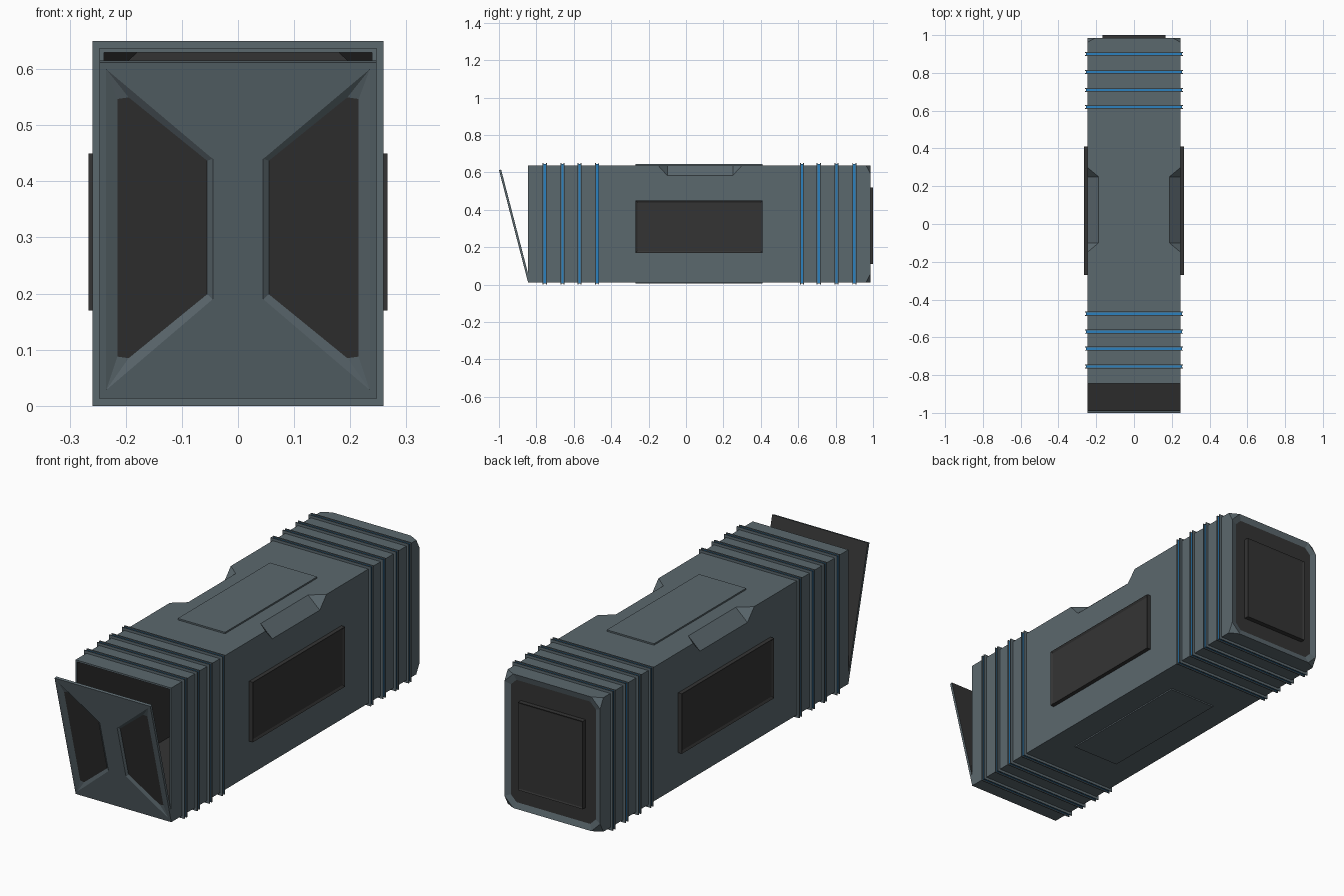
import bpy, bmesh
from mathutils import Vector

if "Cube" in bpy.data.objects:
    bpy.data.objects.remove(bpy.data.objects["Cube"])

def material(name, rgb):
    m = bpy.data.materials.new(name)
    m.diffuse_color = (*rgb, 1)
    m.use_nodes = True
    m.node_tree.nodes["Principled BSDF"].inputs["Base Color"].default_value = m.diffuse_color
    return m

GREY = material("slate_grey", (0.105, 0.138, 0.155))
DARK = material("charcoal", (0.034, 0.034, 0.034))
BLUE = material("signal_blue", (0.025, 0.22, 0.52))

W, Z0, Z1 = 0.247, 0.012, 0.638      # half width, bottom, top of the body
FRONT, BACK = -0.845, 0.986

def finish(name, bm, mats):
    bmesh.ops.remove_doubles(bm, verts=bm.verts, dist=1e-5)
    bmesh.ops.recalc_face_normals(bm, faces=bm.faces)
    me = bpy.data.meshes.new(name)
    bm.to_mesh(me)
    bm.free()
    for m in mats:
        me.materials.append(m)
    ob = bpy.data.objects.new(name, me)
    bpy.context.collection.objects.link(ob)
    return ob

def section(bm, y, inset, notch):
    """Rectangle with chamfered top corners, inset from the body outline."""
    w, b, t = W - inset, Z0 + inset, Z1 - inset
    cx, cz = 0.06 * notch, 0.055 * notch
    pts = [(-w, b), (w, b), (w, t - cz), (w - cx, t), (cx - w, t), (-w, t - cz)]
    return [bm.verts.new((x, y, z)) for x, z in pts]

def loft(bm, rings, mat_rule, close=False):
    n = len(rings)
    for i in range(n if close else n - 1):
        a, b = rings[i], rings[(i + 1) % n]
        for j in range(6):
            k = (j + 1) % 6
            f = bm.faces.new((a[j], a[k], b[k], b[j]))
            f.material_index = mat_rule(i)

# body: hollow shell open at the front, with grip notches along the top edges
stations = [(FRONT, 0), (-0.15, 0), (-0.10, 1), (0.25, 1), (0.30, 0)]
T = 0.008
bm = bmesh.new()
inner = [(0.93, T, 0)] + [(y, T, c) for y, c in reversed(stations)]
outer = [(y, 0, c) for y, c in stations] + [(BACK, 0, 0)]
rings = [section(bm, *s) for s in inner + outer]
loft(bm, rings, lambda i: 1 if i < len(inner) - 1 else 0)
bm.faces.new(rings[0]).material_index = 1
bm.faces.new(rings[-1])
bmesh.ops.remove_doubles(bm, verts=bm.verts, dist=1e-5)
bmesh.ops.dissolve_degenerate(bm, edges=bm.edges, dist=1e-6)
bmesh.ops.recalc_face_normals(bm, faces=bm.faces)
# cut the four back corners, then recess the back face
corners = [v for v in bm.verts if v.co.y > BACK - 0.001]
bmesh.ops.bevel(bm, geom=corners, offset=0.045, segments=1, affect='VERTICES')
for v in bm.verts:
    if 0.935 < v.co.y < 0.98:
        v.co.y = 0.962
back = [f for f in bm.faces if all(v.co.y > BACK - 0.001 for v in f.verts)]
bmesh.ops.inset_region(bm, faces=back, thickness=0.03, depth=-0.008)
for f in back:
    f.material_index = 1
finish("body_shell", bm, [GREY, DARK])

# ribs: double ridges with a blue strip between them
H = 0.012
profile = [(-0.011, -0.001), (-0.011, H), (-0.006, H), (-0.006, 0.007),
           (0.006, 0.007), (0.006, H), (0.011, H), (0.011, -0.001)]
for n, y in enumerate([-0.755, -0.66, -0.57, -0.475, 0.62, 0.71, 0.805, 0.90]):
    bm = bmesh.new()
    loft(bm, [section(bm, y + dy, -h, 0) for dy, h in profile],
         lambda i: 1 if i == 3 else 0, close=True)
    finish(f"rib_{n + 1}", bm, [GREY, BLUE])

def panel(name, lo, hi, normal, mat, rim=0.012, sink=0.003):
    """Box whose outward face has a sunken centre."""
    bm = bmesh.new()
    bmesh.ops.create_cube(bm, size=1)
    lo, hi, nrm = Vector(lo), Vector(hi), Vector(normal)
    for v in bm.verts:
        v.co = Vector((lo[i] + (v.co[i] + 0.5) * (hi[i] - lo[i]) for i in range(3)))
    bm.normal_update()
    faces = [f for f in bm.faces if f.normal.dot(nrm) > 0.9]
    if sink:
        bmesh.ops.inset_region(bm, faces=faces, thickness=rim, depth=-sink)
    finish(name, bm, [mat])

# side, top, bottom and back panels
panel("right_panel", (0.24, -0.27, 0.17), (0.266, 0.41, 0.45), (1, 0, 0), DARK, 0.014, 0.006)
panel("left_panel", (-0.266, -0.27, 0.17), (-0.24, 0.41, 0.45), (-1, 0, 0), DARK, 0.014, 0.006)
panel("top_panel", (-0.122, -0.27, Z1 - 0.005), (0.122, 0.41, 0.645), (0, 0, 1), GREY, sink=0)
panel("bottom_panel", (-0.122, -0.27, 0.006), (0.122, 0.41, Z0 + 0.005), (0, 0, -1), GREY, sink=0)
panel("back_panel", (-0.167, 0.97, 0.11), (0.167, 1.0, 0.52), (0, 1, 0), DARK, 0.01, 0.003)

# lid: hinged at the bottom front edge and leaning outwards
LZ0, LZ1 = 0.014, 0.612
SLOPE = Vector((0, -1.0 - FRONT, LZ1 - LZ0)).normalized()
OUT = Vector((0, -SLOPE.z, SLOPE.y))
bm = bmesh.new()

def lid_points(pts, depth):
    out = []
    for x, z in pts:
        t = (z - LZ0) / (LZ1 - LZ0)
        p = Vector((x, FRONT + t * (-1.0 - FRONT), z)) - OUT * depth
        out.append(bm.verts.new(p))
    return out

def face(verts, mat=0):
    bm.faces.new(verts).material_index = mat

def ring(a, b):
    for j in range(len(a)):
        k = (j + 1) % len(a)
        face((a[j], a[k], b[k], b[j]))

rect = [(-W, LZ0), (W, LZ0), (W, LZ1), (-W, LZ1)]
rim = [(-0.235, 0.028), (0.235, 0.028), (0.235, 0.60), (-0.235, 0.60)]
edge, lip, rear = lid_points(rect, 0), lid_points(rim, 0), lid_points(rect, 0.012)
ring(edge, lip)
ring(rear, edge)
face(rear, 1)
waist = {}
for s in (-1, 1):
    # sunken trapezoid pocket with a dark floor
    pocket = [(s * 0.235, 0.60), (s * 0.235, 0.60), (s * 0.045, 0.44),
              (s * 0.045, 0.19), (s * 0.235, 0.028), (s * 0.235, 0.028)]
    floor = [(s * 0.215, 0.545), (s * 0.195, 0.548), (s * 0.055, 0.435),
             (s * 0.055, 0.197), (s * 0.195, 0.083), (s * 0.215, 0.086)]
    a, b = lid_points(pocket, 0), lid_points(floor, 0.007)
    ring(a, b)
    face(b, 1)
    waist[s] = (a[2], a[3])
l, r = waist[-1], waist[1]
face((l[0], l[1], r[1], r[0]))
face((lip[3], l[0], r[0], lip[2]))
face((lip[0], lip[1], r[1], l[1]))
bmesh.ops.remove_doubles(bm, verts=bm.verts, dist=1e-5)
bmesh.ops.dissolve_degenerate(bm, edges=bm.edges, dist=1e-6)
finish("front_lid", bm, [GREY, DARK])
